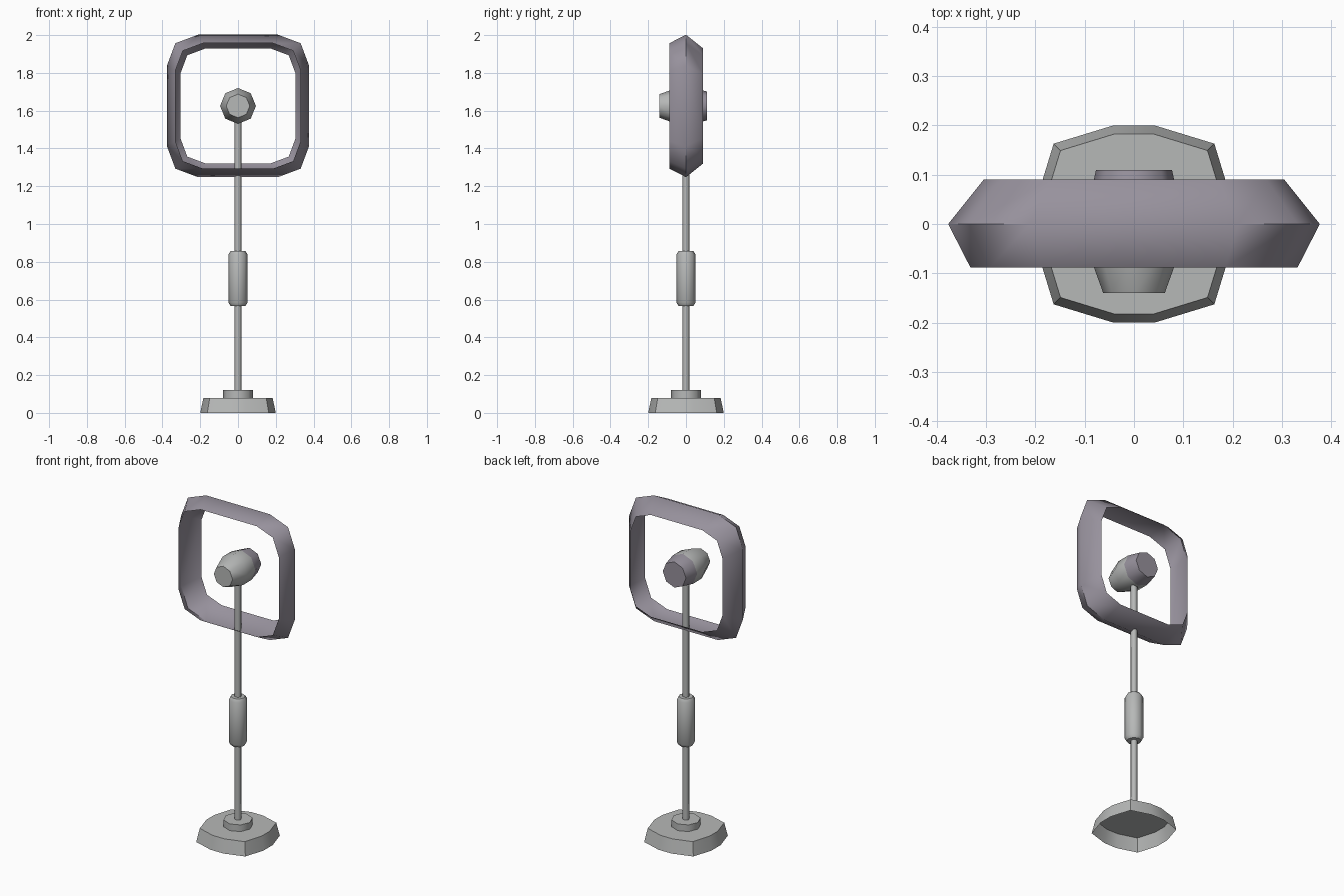
import bpy, bmesh, math
from mathutils import Matrix, Vector

cube = bpy.data.objects.get("Cube")
if cube:
    bpy.data.objects.remove(cube, do_unlink=True)


def make_material(name, rgb):
    mat = bpy.data.materials.new(name)
    mat.use_nodes = True
    mat.diffuse_color = (*rgb, 1)
    mat.node_tree.nodes["Principled BSDF"].inputs["Base Color"].default_value = (*rgb, 1)
    return mat


grey = make_material("light_grey", (0.47, 0.48, 0.475))
mauve = make_material("mauve_grey", (0.31, 0.285, 0.335))


def polygon(sides, turn=0.0):
    """Regular outline of unit radius."""
    angles = [math.tau * (i + turn) / sides for i in range(sides)]
    return [(math.cos(a), math.sin(a)) for a in angles]


def soft_square(side, corner):
    """Square outline of unit half width with three-point rounded corners."""
    quarter = [(1, side), (corner, corner), (side, 1)]
    points = []
    for _ in range(4):
        points += quarter
        quarter = [(-y, x) for x, y in quarter]
    return points


def loft(name, outline, rings, mats, start_cap=True, end_cap=True,
         along_y=False, centre_z=0.0, angle=50, band_mats=None):
    """Skin an outline scaled along an axis; rings are (position, radius)."""
    bm = bmesh.new()
    loops = [[bm.verts.new((x * r, y * r, p)) for x, y in outline] for p, r in rings]
    count = len(outline)
    for band, (a, b) in enumerate(zip(loops, loops[1:])):
        for i in range(count):
            j = (i + 1) % count
            face = bm.faces.new((a[i], a[j], b[j], b[i]))
            face.material_index = band_mats[band] if band_mats else 0
    if start_cap:
        bm.faces.new(loops[0][::-1]).material_index = band_mats[0] if band_mats else 0
    if end_cap:
        bm.faces.new(loops[-1]).material_index = band_mats[-1] if band_mats else 0
    if along_y:
        bm.transform(Matrix.Rotation(-math.pi / 2, 4, "X"))
    bm.transform(Matrix.Translation(Vector((0, 0, centre_z))))
    mesh = bpy.data.meshes.new(name)
    bm.to_mesh(mesh)
    bm.free()
    for mat in mats:
        mesh.materials.append(mat)
    obj = bpy.data.objects.new(name, mesh)
    bpy.context.collection.objects.link(obj)
    bpy.ops.object.select_all(action="DESELECT")
    obj.select_set(True)
    bpy.context.view_layer.objects.active = obj
    bpy.ops.object.shade_smooth_by_angle(angle=math.radians(angle))
    return obj


octagon = polygon(8)
head_z = 1.625

# Hollow foot, open underneath, and the collar on it
loft("base", soft_square(0.21, 0.815), [(0, 0.2), (0.08, 0.183)], [grey], start_cap=False)
loft("base_collar", octagon, [(0.08, 0.08), (0.12, 0.08)], [grey], start_cap=False)

# Stand pole with the height adjusting sleeve
loft("pole", octagon, [(0.12, 0.018), (1.55, 0.018)], [grey], start_cap=False, end_cap=False)
loft("pole_sleeve", octagon,
     [(0.567, 0.04), (0.585, 0.051), (0.838, 0.051), (0.856, 0.04)], [grey])

# Motor head, with a darker rear housing
loft("motor_head", octagon,
     [(-0.14, 0.0625), (-0.05, 0.095), (0.03, 0.095), (0.11, 0.077)],
     [grey, mauve], along_y=True, centre_z=head_z, band_mats=[0, 0, 1])

# Open guard frame: a thin band folded outward along its middle
loft("guard_frame", soft_square(0.56, 0.88),
     [(-0.088, 0.332), (0, 0.377), (0.09, 0.305)], [mauve],
     start_cap=False, end_cap=False, along_y=True, centre_z=head_z, angle=70)
